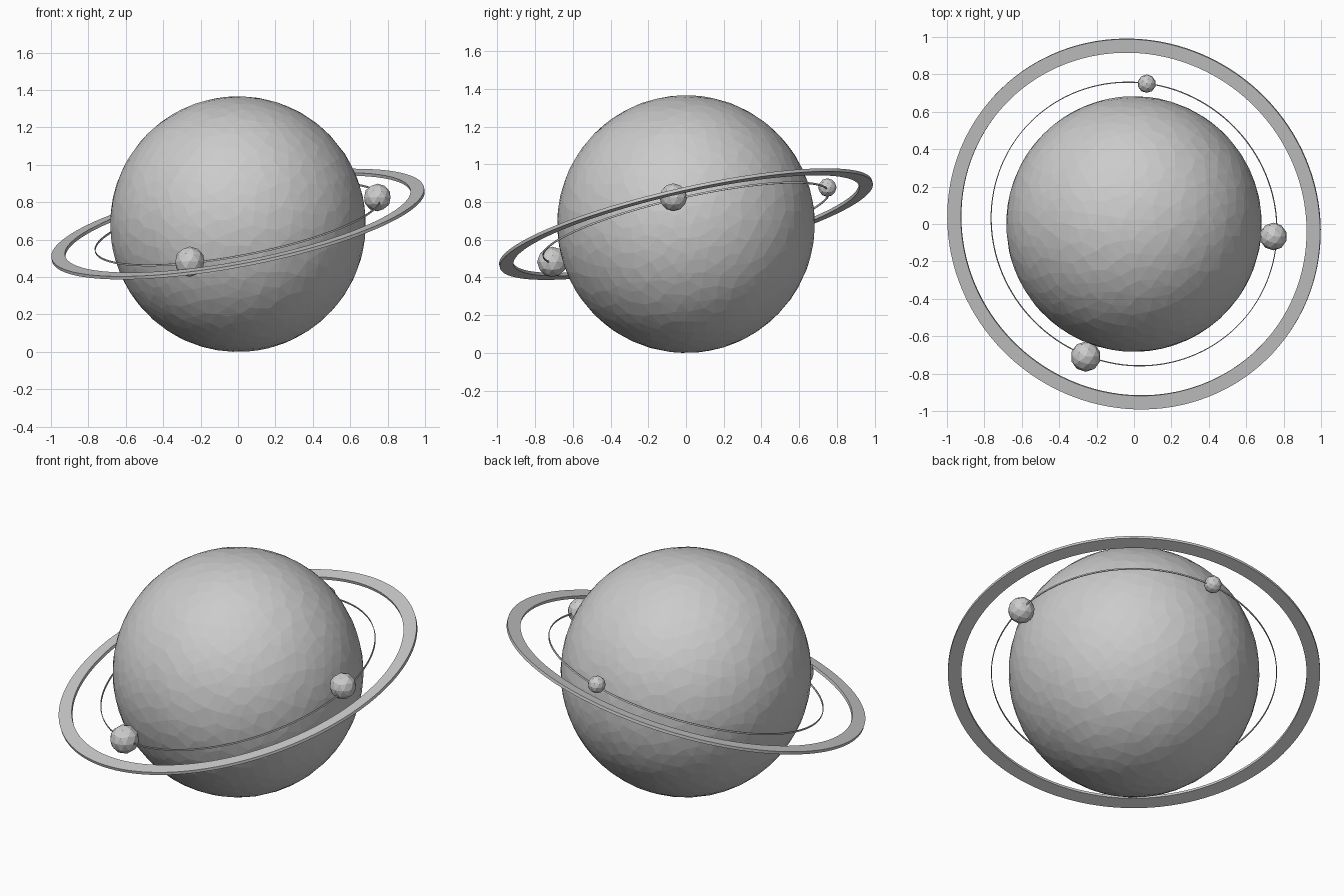
import bpy, bmesh, math, random
from mathutils import Vector

if "Cube" in bpy.data.objects:
    bpy.data.objects.remove(bpy.data.objects["Cube"])

random.seed(4)
R = 0.683
TILT = Vector((-0.19, -0.227, 1)).normalized().to_track_quat('Z', 'Y')


def add_object(name, bm):
    mesh = bpy.data.meshes.new(name)
    bm.to_mesh(mesh)
    bm.free()
    obj = bpy.data.objects.new(name, mesh)
    bpy.context.collection.objects.link(obj)
    return obj


def ball(name, radius, loc, subdivisions, jitter=0.0):
    bm = bmesh.new()
    bmesh.ops.create_icosphere(bm, subdivisions=subdivisions, radius=radius)
    for v in bm.verts:
        if jitter:
            v.co += Vector([random.uniform(-jitter, jitter) for _ in range(3)])
            v.co = v.co.normalized() * radius
    obj = add_object(name, bm)
    obj.location = loc
    return obj


def band(name, inner, outer, height, sides):
    # closed rectangular section swept round the tilted axis
    bm = bmesh.new()
    h = height / 2
    section = [(inner, -h), (outer, -h), (outer, h), (inner, h)]
    loops = []
    for i in range(sides):
        a = 2 * math.pi * i / sides
        loops.append([bm.verts.new((r * math.cos(a), r * math.sin(a), z))
                      for r, z in section])
    for i in range(sides):
        p, q = loops[i], loops[(i + 1) % sides]
        for j in range(4):
            k = (j + 1) % 4
            bm.faces.new((p[j], q[j], q[k], p[k]))
    bmesh.ops.recalc_face_normals(bm, faces=bm.faces)
    obj = add_object(name, bm)
    obj.rotation_mode = 'QUATERNION'
    obj.rotation_quaternion = TILT
    obj.location = (0, 0, R)
    return obj


# Planet with irregular flat facets
planet = ball("planet", R, (0, 0, R), 5, 0.008)
dec = planet.modifiers.new("facets", 'DECIMATE')
dec.ratio = 0.4

# Tilted flat ring and thin orbit track
band("outer_ring", 0.94, 1.014, 0.017, 128)
band("orbit_track", 0.775, 0.779, 0.010, 128)

# Low-poly moons on the orbit
ball("large_moon", 0.081, (-0.258, -0.709, 0.482), 2)
ball("middle_moon", 0.074, (0.745, -0.067, 0.825), 2)
ball("small_moon", 0.049, (0.068, 0.75, 0.877), 2)
